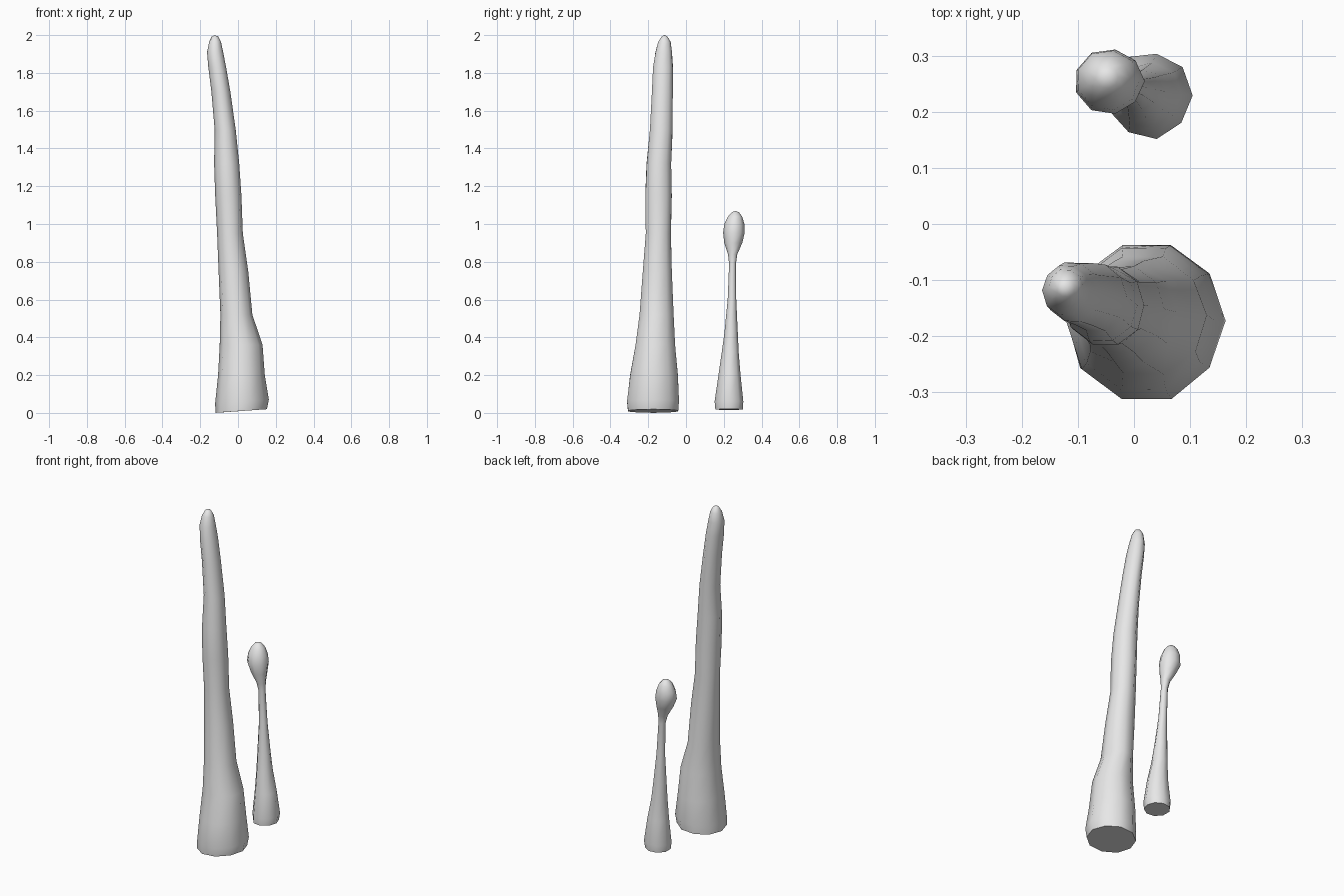
import bpy, bmesh, math, random

cube = bpy.data.objects.get("Cube")
if cube:
    bpy.data.objects.remove(cube, do_unlink=True)

random.seed(4)

stone = bpy.data.materials.new("Grey stone")
stone.use_nodes = True
stone.diffuse_color = (0.8, 0.8, 0.8, 1)
stone.node_tree.nodes["Principled BSDF"].inputs["Base Color"].default_value = (0.8, 0.8, 0.8, 1)


def spire(name, rows, tip, sides, tilt, rough):
    """Loft rings given as (z, x min, x max, y min, y max), closed by a tip and a flat base."""
    angles = [2 * math.pi * i / sides for i in range(sides)]
    # normalise so that each ring fills its given extents
    cx = [math.cos(a) for a in angles]
    cy = [math.sin(a) for a in angles]
    ux = [2 * (c - min(cx)) / (max(cx) - min(cx)) - 1 for c in cx]
    uy = [2 * (c - min(cy)) / (max(cy) - min(cy)) - 1 for c in cy]
    bm = bmesh.new()
    rings = []
    for k, (z, x0, x1, y0, y1) in enumerate(rows):
        mx, my, rx, ry = (x0 + x1) / 2, (y0 + y1) / 2, (x1 - x0) / 2, (y1 - y0) / 2
        ring = []
        for i in range(sides):
            r = 1 + random.uniform(-rough, rough)
            # lower rings follow the sloping base
            slope = tilt * ux[i] * rx if k < 2 else 0
            ring.append(bm.verts.new((mx + ux[i] * rx * r, my + uy[i] * ry * r, z + slope)))
        rings.append(ring)
    for low, high in zip(rings, rings[1:]):
        for i in range(sides):
            j = (i + 1) % sides
            bm.faces.new((low[i], low[j], high[j], high[i]))
    top = bm.verts.new(tip)
    for i in range(sides):
        bm.faces.new((rings[-1][i], rings[-1][(i + 1) % sides], top))
    bm.faces.new(rings[0][::-1])
    bmesh.ops.recalc_face_normals(bm, faces=bm.faces)
    mesh = bpy.data.meshes.new(name)
    bm.to_mesh(mesh)
    bm.free()
    mesh.materials.append(stone)
    obj = bpy.data.objects.new(name, mesh)
    bpy.context.collection.objects.link(obj)
    bpy.ops.object.select_all(action='DESELECT')
    obj.select_set(True)
    bpy.context.view_layer.objects.active = obj
    bpy.ops.object.shade_smooth_by_angle(angle=math.radians(55))
    return obj


# Tall tapering column
spire("tall_stalagmite", [
    (0.010, -0.120, 0.155, -0.305, -0.040),
    (0.060, -0.118, 0.163, -0.310, -0.035),
    (0.200, -0.108, 0.143, -0.295, -0.045),
    (0.360, -0.098, 0.130, -0.265, -0.060),
    (0.520, -0.094, 0.076, -0.248, -0.066),
    (0.750, -0.104, 0.055, -0.228, -0.075),
    (0.950, -0.112, 0.026, -0.212, -0.080),
    (1.150, -0.120, 0.019, -0.214, -0.075),
    (1.320, -0.125, 0.008, -0.208, -0.080),
    (1.500, -0.125, -0.012, -0.190, -0.072),
    (1.700, -0.142, -0.040, -0.180, -0.071),
    (1.830, -0.157, -0.062, -0.173, -0.070),
    (1.910, -0.163, -0.078, -0.162, -0.074),
    (1.965, -0.153, -0.090, -0.146, -0.082),
    (1.992, -0.139, -0.105, -0.129, -0.098),
], (-0.125, -0.114, 2.0), 10, 0.07, 0.025)

# Short thin column with a bulb on top
spire("short_stalagmite", [
    (0.018, -0.040, 0.098, 0.156, 0.300),
    (0.060, -0.044, 0.103, 0.153, 0.305),
    (0.200, -0.034, 0.084, 0.173, 0.290),
    (0.320, -0.029, 0.058, 0.190, 0.280),
    (0.420, -0.028, 0.046, 0.203, 0.274),
    (0.600, -0.025, 0.023, 0.221, 0.266),
    (0.790, -0.031, 0.009, 0.228, 0.264),
    (0.840, -0.044, 0.008, 0.222, 0.272),
    (0.900, -0.078, 0.014, 0.203, 0.297),
    (0.955, -0.103, 0.018, 0.197, 0.312),
    (1.000, -0.100, 0.010, 0.204, 0.309),
    (1.040, -0.084, -0.008, 0.223, 0.297),
    (1.062, -0.066, -0.028, 0.242, 0.280),
], (-0.048, 0.262, 1.07), 9, 0.03, 0.025)
